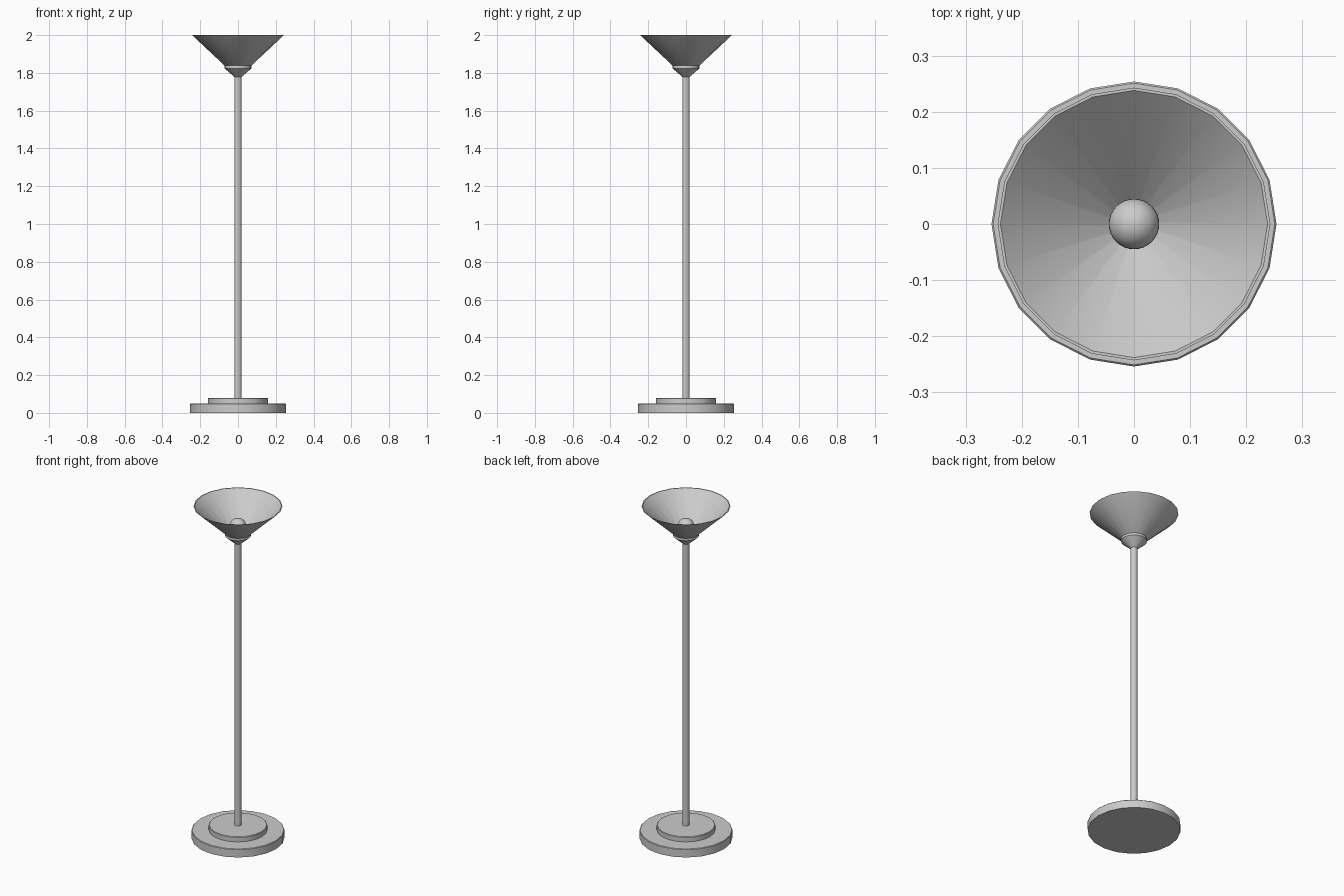
import bpy, bmesh
from math import cos, sin, pi, radians

if "Cube" in bpy.data.objects:
    bpy.data.objects.remove(bpy.data.objects["Cube"])


def lathe(name, profile, sides, closed=False):
    """Revolve (radius, z) points around z; radius 0 becomes a pole point."""
    bm = bmesh.new()
    rings = []
    for r, z in profile:
        if r == 0:
            rings.append([bm.verts.new((0, 0, z))] * sides)
        else:
            rings.append([bm.verts.new((r * cos(2 * pi * i / sides),
                                        r * sin(2 * pi * i / sides), z))
                          for i in range(sides)])
    pairs = list(zip(rings, rings[1:]))
    if closed:
        pairs.append((rings[-1], rings[0]))
    for a, b in pairs:
        for i in range(sides):
            j = (i + 1) % sides
            corners = list(dict.fromkeys((a[i], a[j], b[j], b[i])))
            if len(corners) > 2:
                bm.faces.new(corners)
    bmesh.ops.recalc_face_normals(bm, faces=bm.faces)
    mesh = bpy.data.meshes.new(name)
    bm.to_mesh(mesh)
    bm.free()
    obj = bpy.data.objects.new(name, mesh)
    bpy.context.collection.objects.link(obj)
    bpy.ops.object.select_all(action='DESELECT')
    obj.select_set(True)
    bpy.context.view_layer.objects.active = obj
    bpy.ops.object.shade_smooth_by_angle(angle=radians(30))
    return obj


# Stepped foot: two stacked discs
lathe("base_disc", [(0, 0), (0.254, 0), (0.254, 0.047), (0.251, 0.05), (0, 0.05)], 20)
lathe("base_step", [(0, 0.05), (0.16, 0.05), (0.16, 0.077), (0.157, 0.08), (0, 0.08)], 20)

# Upright
lathe("pole", [(0, 0.08), (0.019, 0.08), (0.019, 1.79), (0, 1.79)], 20)

# Collar holding the shade
lathe("shade_holder", [(0, 1.778), (0.019, 1.778), (0.071, 1.824),
                       (0.071, 1.838), (0.067, 1.838)], 20)

# Thin conical bowl, open at the top
lathe("shade", [(0, 1.782), (0.016, 1.787), (0.243, 2.0),
                (0.238, 2.0), (0.016, 1.793), (0, 1.79)], 20)

# Socket and bulb inside the bowl
lathe("bulb_socket", [(0, 1.785), (0.015, 1.785), (0.015, 1.85), (0, 1.85)], 20)
bulb_r, bulb_z = 0.045, 1.88
lathe("bulb", [(0 if i in (0, 16) else bulb_r * sin(pi * i / 16),
                bulb_z - bulb_r * cos(pi * i / 16)) for i in range(17)], 32)
